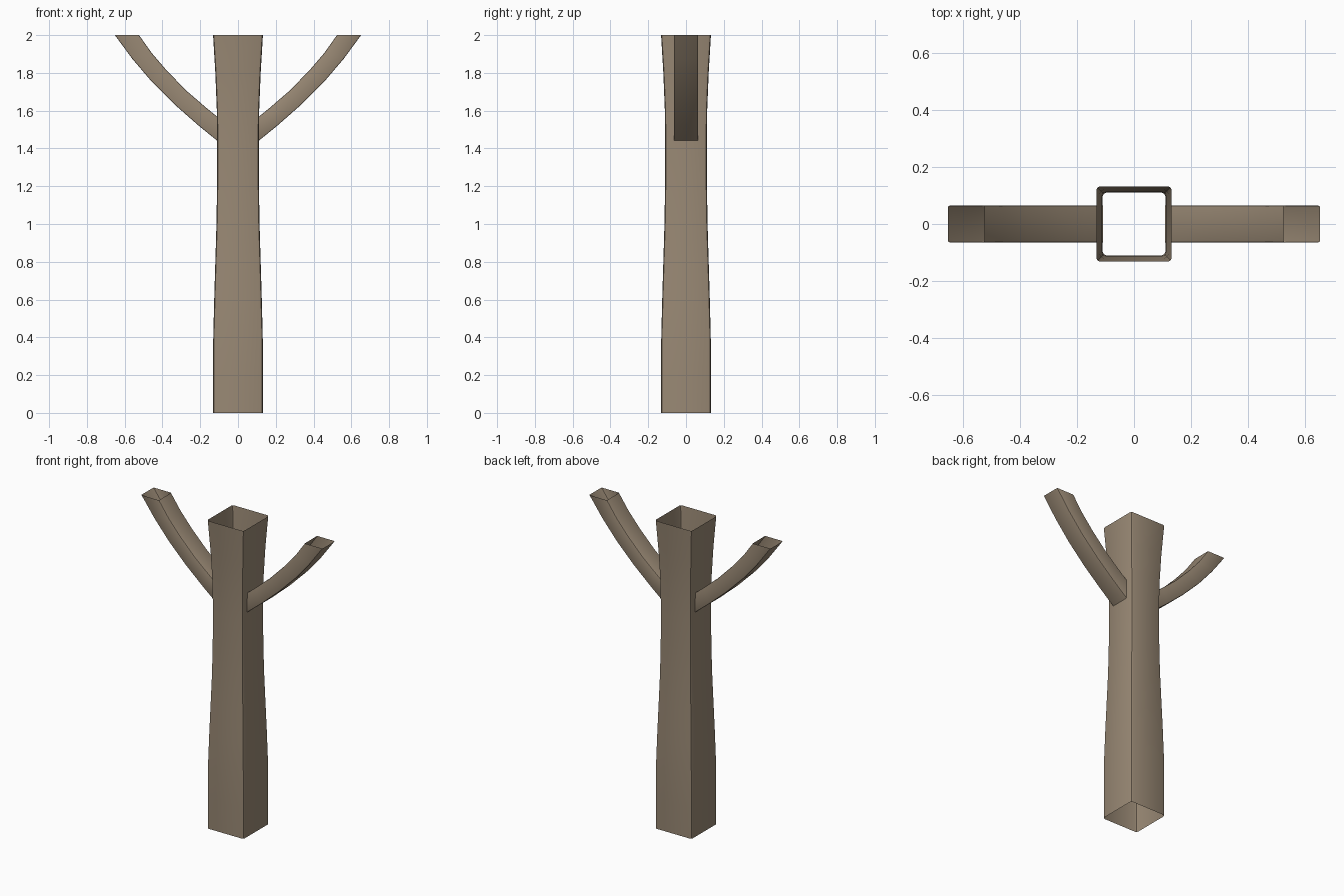
import bpy, bmesh, math
from mathutils import Vector

cube = bpy.data.objects.get("Cube")
if cube:
    bpy.data.objects.remove(cube, do_unlink=True)

bark = bpy.data.materials.new("brown_bark")
bark.use_nodes = True
color = (0.32, 0.25, 0.177, 1)
bark.diffuse_color = color
bark.node_tree.nodes["Principled BSDF"].inputs["Base Color"].default_value = color


def rounded_ring(center, u, v, radius):
    """Rounded rectangle spanned by half-axes u and v."""
    points = []
    un, vn = u.normalized(), v.normalized()
    for i, (su, sv) in enumerate([(1, 1), (-1, 1), (-1, -1), (1, -1)]):
        corner = center + su * (u - un * radius) + sv * (v - vn * radius)
        for step in range(3):
            a = math.radians(90 * i + 45 * step)
            points.append(corner + radius * (math.cos(a) * un + math.sin(a) * vn))
    return points


def open_tube(name, rings):
    """Skin a row of rings, leaving both ends open."""
    bm = bmesh.new()
    loops = [[bm.verts.new(p) for p in ring] for ring in rings]
    for a, b in zip(loops, loops[1:]):
        for i in range(len(a)):
            j = (i + 1) % len(a)
            bm.faces.new((a[i], a[j], b[j], b[i]))
    bmesh.ops.recalc_face_normals(bm, faces=bm.faces)
    mesh = bpy.data.meshes.new(name)
    bm.to_mesh(mesh)
    bm.free()
    mesh.materials.append(bark)
    obj = bpy.data.objects.new(name, mesh)
    bpy.context.collection.objects.link(obj)
    bpy.ops.object.select_all(action='DESELECT')
    obj.select_set(True)
    bpy.context.view_layer.objects.active = obj
    bpy.ops.object.shade_smooth_by_angle(angle=math.radians(30))


# Hollow trunk: height and half width
trunk_profile = [(0, .132), (.2, .132), (.4, .131), (.6, .126), (.8, .12), (1, .114),
                 (1.2, .111), (1.4, .11), (1.6, .112), (1.8, .12), (2, .132)]
open_tube("trunk", [rounded_ring(Vector((0, 0, z)), Vector((w, 0, 0)), Vector((0, w, 0)), .014)
                    for z, w in trunk_profile])

# Hollow curved branches: lower and upper edges in x and z
lower_edge = [(.109, 1.44), (.21, 1.522), (.335, 1.632), (.457, 1.754), (.56, 1.875), (.652, 2)]
upper_edge = [(.109, 1.567), (.17, 1.617), (.27, 1.703), (.375, 1.81), (.455, 1.903), (.524, 2)]
for name, side in (("left_branch", 1), ("right_branch", -1)):
    rings = []
    for (x0, z0), (x1, z1) in zip(lower_edge, upper_edge):
        low, high = Vector((side * x0, 0, z0)), Vector((side * x1, 0, z1))
        rings.append(rounded_ring((low + high) / 2, (high - low) / 2, Vector((0, .064, 0)), .006))
    open_tube(name, rings)
